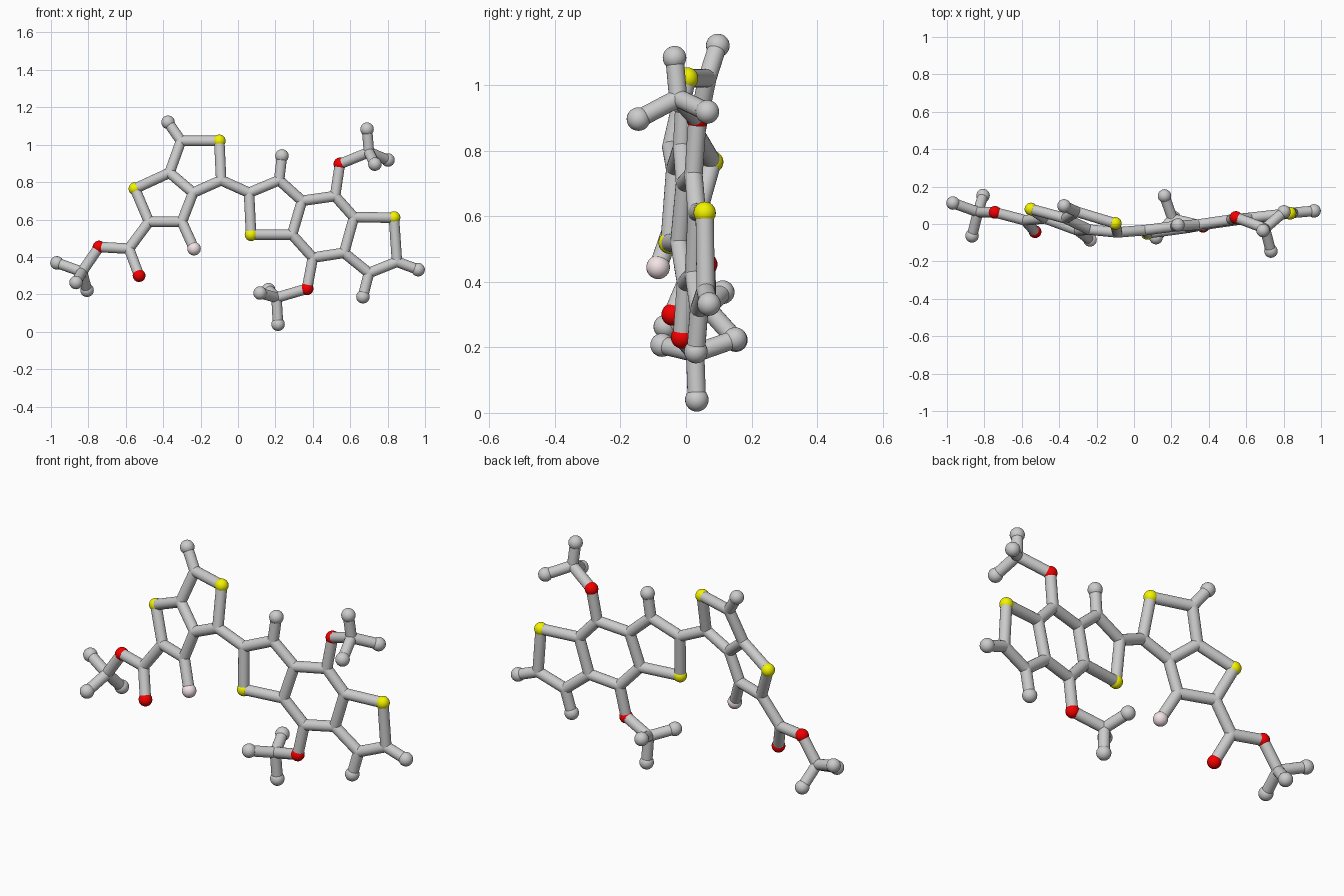
import bpy, bmesh
from mathutils import Vector, Matrix

if "Cube" in bpy.data.objects:
    bpy.data.objects.remove(bpy.data.objects["Cube"])

BOND_R = 0.028
RADIUS = {"C": BOND_R, "H": 0.036, "S": 0.034, "O": 0.034, "F": 0.036}

# Molecule fragments: element, x, y, z
LEFT_RINGS = [
    ("H", -.374, .097, 1.12), ("C", -.305, .065, 1.02), ("S", -.10, .003, 1.02),
    ("C", -.09, -.045, .81), ("C", -.24, -.03, .743), ("C", -.366, .03, .85),
    ("S", -.551, .08, .765), ("C", -.476, .03, .588), ("C", -.30, -.035, .588),
    ("F", -.235, -.085, .444)]
ESTER = [
    ("C", -.583, .02, .444), ("O", -.529, -.041, .30), ("O", -.743, .062, .453),
    ("C", -.834, .064, .32), ("H", -.968, .112, .368), ("H", -.866, -.063, .263),
    ("H", -.807, .152, .222)]
RIGHT_RINGS = [
    ("C", .059, -.033, .743), ("C", .22, -.012, .81), ("H", .235, -.005, .94),
    ("S", .07, -.05, .519), ("C", .342, -.003, .70), ("C", .289, -.02, .519),
    ("C", .519, .023, .725), ("C", .62, .033, .612), ("C", .567, .024, .422),
    ("C", .40, .0, .396), ("S", .834, .057, .61), ("C", .85, .06, .374),
    ("H", .963, .07, .332), ("C", .70, .04, .314), ("H", .668, .03, .187)]
UPPER_METHOXY = [
    ("O", .545, .035, .897), ("C", .70, -.024, .96), ("H", .69, -.035, 1.083),
    ("H", .802, .065, .918), ("H", .732, -.145, .896)]
LOWER_METHOXY = [
    ("O", .369, -.012, .23), ("C", .206, .028, .182), ("H", .214, .033, .04),
    ("H", .118, -.073, .207), ("H", .163, .15, .225)]

ATOMS = [(e, Vector((x, y, z))) for part in
         (LEFT_RINGS, ESTER, RIGHT_RINGS, UPPER_METHOXY, LOWER_METHOXY)
         for e, x, y, z in part]


def add_object(name, bm, colour=None):
    mesh = bpy.data.meshes.new(name)
    bm.to_mesh(mesh)
    bm.free()
    mesh.shade_smooth()
    obj = bpy.data.objects.new(name, mesh)
    bpy.context.collection.objects.link(obj)
    if colour:
        mat = bpy.data.materials.new(name + "_colour")
        mat.diffuse_color = (*colour, 1)
        mat.use_nodes = True
        mat.node_tree.nodes["Principled BSDF"].inputs["Base Color"].default_value = mat.diffuse_color
        mesh.materials.append(mat)


def add_balls(name, element, colour=None):
    bm = bmesh.new()
    for e, p in ATOMS:
        if e == element:
            bmesh.ops.create_uvsphere(bm, u_segments=24, v_segments=16, radius=RADIUS[e],
                                      matrix=Matrix.Translation(p))
    add_object(name, bm, colour)


# Bond rods between every pair of neighbouring atoms
bm = bmesh.new()
for i, (ea, a) in enumerate(ATOMS):
    for eb, b in ATOMS[i + 1:]:
        d = b - a
        pair = ea + eb
        if pair == "HH":
            continue
        limit = 0.17 if "H" in pair else 0.25
        if d.length < limit:
            turn = d.to_track_quat("Z", "Y").to_matrix().to_4x4()
            bmesh.ops.create_cone(bm, cap_ends=False, segments=20, radius1=BOND_R,
                                  radius2=BOND_R, depth=d.length,
                                  matrix=Matrix.Translation((a + b) / 2) @ turn)
add_object("bond_rods", bm)

# Atom balls
add_balls("carbon_joints", "C")
add_balls("hydrogen_balls", "H")
add_balls("sulfur_balls", "S", (0.9, 0.9, 0.0))
add_balls("oxygen_balls", "O", (0.9, 0.0, 0.0))
add_balls("fluorine_ball", "F", (0.9, 0.77, 0.79))
